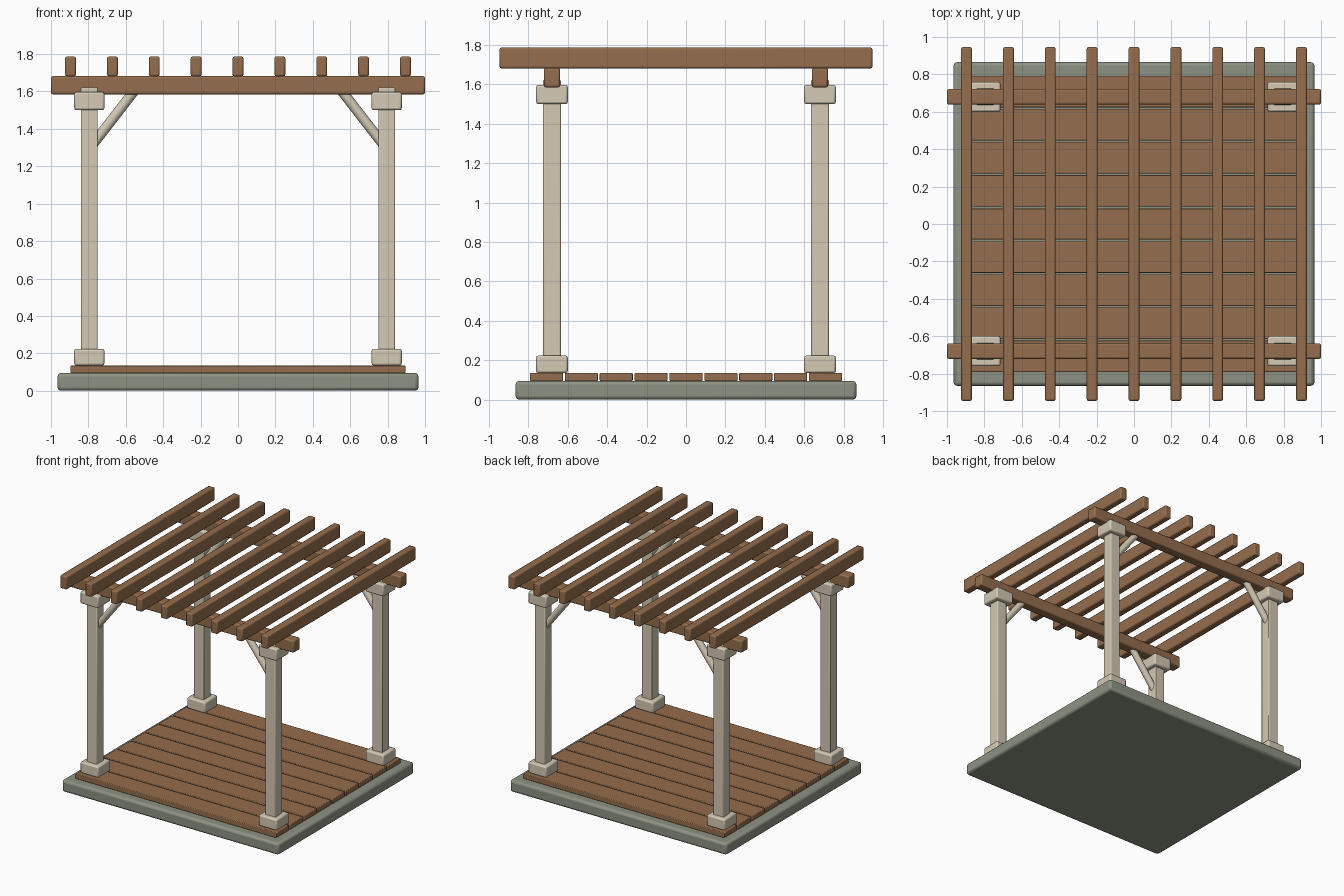
import bpy, bmesh
from mathutils import Vector

if "Cube" in bpy.data.objects:
    bpy.data.objects.remove(bpy.data.objects["Cube"])


def material(name, color):
    m = bpy.data.materials.new(name)
    m.diffuse_color = (*color, 1)
    m.use_nodes = True
    m.node_tree.nodes["Principled BSDF"].inputs["Base Color"].default_value = m.diffuse_color
    return m


WOOD = material("brown_wood", (0.30, 0.155, 0.075))
CREAM = material("cream_paint", (0.66, 0.59, 0.46))
STONE = material("grey_green_stone", (0.27, 0.29, 0.23))


def finish(name, bm, mat):
    mesh = bpy.data.meshes.new(name)
    bm.to_mesh(mesh)
    bm.free()
    mesh.materials.append(mat)
    ob = bpy.data.objects.new(name, mesh)
    bpy.context.collection.objects.link(ob)
    bpy.context.view_layer.objects.active = ob
    ob.select_set(True)
    bpy.ops.object.shade_smooth_by_angle()
    ob.select_set(False)
    return ob


def box(name, center, size, z0, z1, bevel, mat):
    """Rounded block centred on (x, y), spanning z0 to z1."""
    bm = bmesh.new()
    bmesh.ops.create_cube(bm, size=1)
    bmesh.ops.scale(bm, vec=(size[0], size[1], z1 - z0), verts=bm.verts)
    ob = finish(name, bm, mat)
    ob.location = (center[0], center[1], (z0 + z1) / 2)
    mod = ob.modifiers.new("rounded_edges", 'BEVEL')
    mod.width = bevel
    mod.segments = 2
    return ob


def rod(name, a, b, radius, mat):
    """Round bar from a to b."""
    a, b = Vector(a), Vector(b)
    bm = bmesh.new()
    bmesh.ops.create_cone(bm, cap_ends=True, segments=16,
                          radius1=radius, radius2=radius, depth=(b - a).length)
    ob = finish(name, bm, mat)
    ob.location = (a + b) / 2
    ob.rotation_mode = 'QUATERNION'
    ob.rotation_quaternion = (b - a).to_track_quat('Z', 'Y')
    return ob


# Foundation and deck boards
box("foundation_slab", (0, 0), (1.93, 1.73), 0, 0.095, 0.018, STONE)
for i in range(9):
    box(f"deck_board_{i + 1}", (0, (i - 4) * 0.177), (1.79, 0.168),
        0.095, 0.136, 0.005, WOOD)

# Two sides: beam, posts with base and cap blocks, corner braces
PX, PY = 0.795, 0.68
for side, sy in (("front", -1), ("back", 1)):
    y = sy * PY
    box(f"{side}_beam", (0, y), (2.0, 0.083), 1.585, 1.682, 0.01, WOOD)
    for hand, sx in (("left", -1), ("right", 1)):
        tag, x = f"{side}_{hand}", sx * PX
        box(f"{tag}_post", (x, y), (0.09, 0.09), 0.13, 1.623, 0.006, CREAM)
        box(f"{tag}_post_base", (x, y), (0.161, 0.161), 0.135, 0.224, 0.011, CREAM)
        box(f"{tag}_post_cap", (x, y), (0.161, 0.161), 1.5, 1.597, 0.011, CREAM)
        rod(f"{tag}_brace", (sx * 0.78, y, 1.312), (sx * 0.55, y, 1.609), 0.027, CREAM)

# Roof rafters
for i in range(9):
    box(f"rafter_{i + 1}", ((i - 4) * 0.2238, 0), (0.058, 1.892),
        1.681, 1.787, 0.01, WOOD)
